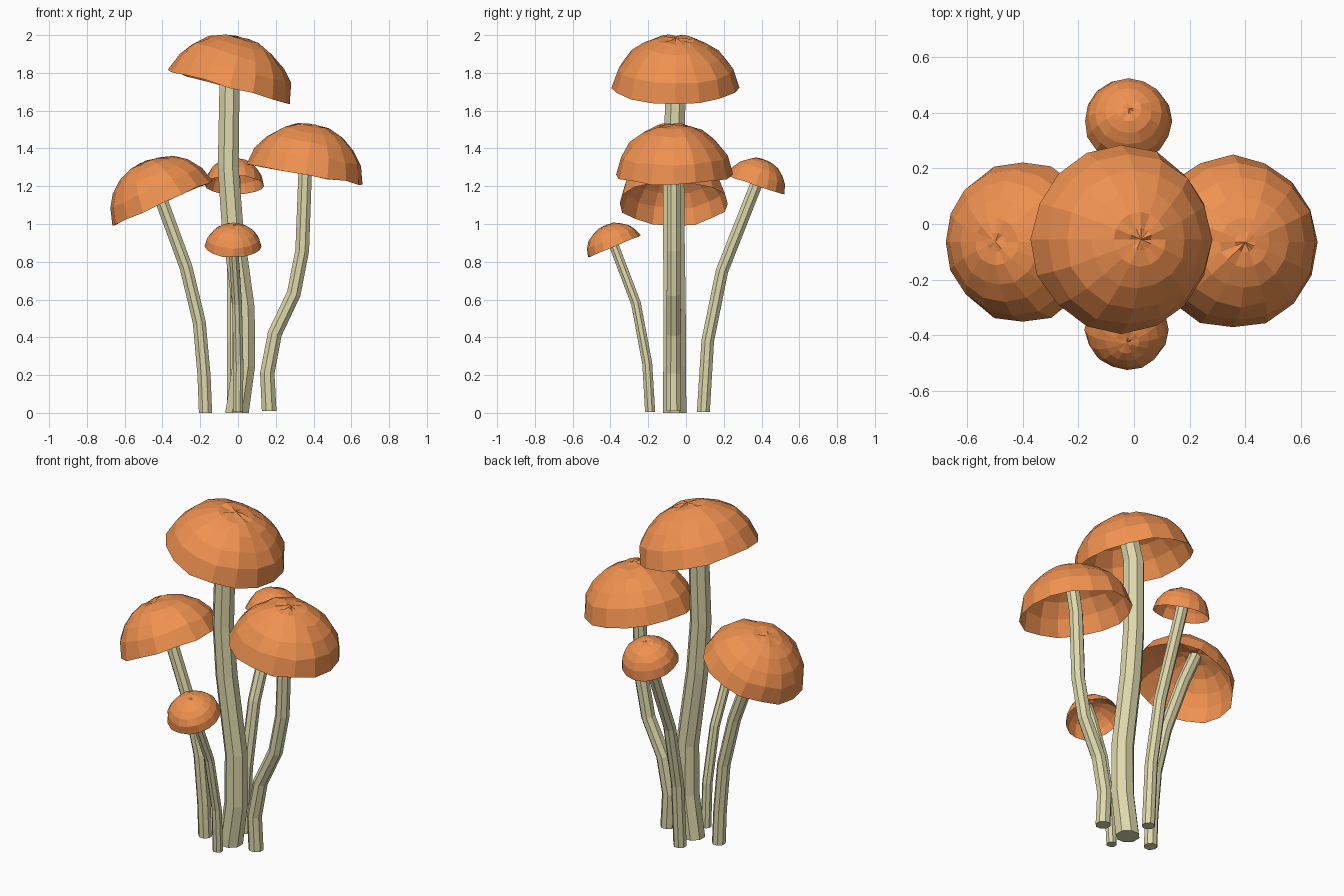
import bpy, bmesh, math, random
from mathutils import Vector, Matrix

if "Cube" in bpy.data.objects:
    bpy.data.objects.remove(bpy.data.objects["Cube"])

random.seed(4)


def material(name, color):
    m = bpy.data.materials.new(name)
    m.diffuse_color = color
    m.use_nodes = True
    m.node_tree.nodes["Principled BSDF"].inputs["Base Color"].default_value = m.diffuse_color
    return m


ORANGE = material("cap_orange", (0.87, 0.285, 0.08, 1))
CREAM = material("stem_cream", (0.73, 0.69, 0.41, 1))


def finish(bm, name, mat):
    mesh = bpy.data.meshes.new(name)
    bm.to_mesh(mesh)
    bm.free()
    mesh.materials.append(mat)
    ob = bpy.data.objects.new(name, mesh)
    bpy.context.collection.objects.link(ob)


def bridge(bm, a, b):
    n = len(a)
    for i in range(n):
        bm.faces.new((a[i], a[(i + 1) % n], b[(i + 1) % n], b[i]))


# Octagonal tube along a bent path, tapering slightly
def stem(name, path, r0, r1, sides=8):
    bm = bmesh.new()
    path = [Vector(p) for p in path]
    rings = []
    for i, p in enumerate(path):
        if i == 0:
            t = Vector((0, 0, 1))
        else:
            t = (path[min(i + 1, len(path) - 1)] - path[i - 1]).normalized()
        u = (Vector((1, 0, 0)) - t * t.x).normalized()
        v = t.cross(u)
        r = r0 + (r1 - r0) * i / (len(path) - 1)
        rings.append([bm.verts.new(p + r * (u * math.cos(a) + v * math.sin(a)))
                      for a in (math.tau * (k + 0.5) / sides for k in range(sides))])
    for a, b in zip(rings, rings[1:]):
        bridge(bm, a, b)
    bm.faces.new(rings[0][::-1])
    bm.faces.new(rings[-1])
    finish(bm, name, CREAM)


# Open dome, slightly uneven, tilted on its stem
PROFILE = [(1, 0), (0.91, 0.37), (0.75, 0.64), (0.53, 0.84), (0.29, 0.96), (0.12, 0.985)]


def cap(name, centre, r, h, rot, sides=16):
    bm = bmesh.new()
    rings = []
    for j, (pr, pz) in enumerate(PROFILE):
        ring = []
        for k in range(sides):
            a = math.tau * k / sides
            s = r * pr * (1 + random.uniform(-0.02, 0.02))
            z = h * pz + r * random.uniform(-0.02, 0.02)
            ring.append(bm.verts.new((s * math.cos(a), s * math.sin(a), z)))
        rings.append(ring)
    for a, b in zip(rings, rings[1:]):
        bridge(bm, a, b)
    apex = bm.verts.new((0, 0, h))
    top = rings[-1]
    for k in range(sides):
        bm.faces.new((top[k], top[(k + 1) % sides], apex))
    bm.transform(Matrix.Translation(centre) @ rot)
    finish(bm, name, ORANGE)


def mushroom(name, path, r0, r1, centre, r, h, tilt_x=0, tilt_y=0):
    rot = (Matrix.Rotation(math.radians(tilt_y), 4, 'X')
           @ Matrix.Rotation(math.radians(tilt_x), 4, 'Y'))
    c = Vector(centre)
    tip = c + rot @ Vector((0, 0, h * 0.88))
    stem(name + "_stem", path + [c, tip], r0, r1)
    cap(name + "_cap", c, r, h, rot)


# Tall centre mushroom
mushroom("centre", [(-0.005, -0.06, 0), (0.03, -0.06, 0.25), (0.03, -0.06, 0.55),
                    (-0.03, -0.065, 1.0), (-0.052, -0.065, 1.3)],
         0.067, 0.056, (-0.045, -0.055, 1.725), 0.335, 0.27, tilt_x=15)
# Left mushroom
mushroom("left", [(-0.172, -0.065, 0), (-0.18, -0.065, 0.2), (-0.205, -0.065, 0.48),
                  (-0.275, -0.065, 0.77)],
         0.038, 0.036, (-0.4, -0.065, 1.11), 0.29, 0.24, tilt_x=-24)
# Right mushroom
mushroom("right", [(0.165, -0.065, 0.01), (0.155, -0.065, 0.21), (0.195, -0.065, 0.42),
                   (0.295, -0.065, 0.63), (0.34, -0.065, 0.86)],
         0.042, 0.038, (0.355, -0.065, 1.26), 0.31, 0.27, tilt_x=9.5)
# Small front mushroom
mushroom("front", [(0.0, -0.19, 0.005), (0.002, -0.205, 0.26), (-0.005, -0.265, 0.58)],
         0.029, 0.027, (-0.025, -0.38, 0.882), 0.15, 0.12, tilt_y=22.5)
# Small back mushroom
mushroom("back", [(-0.025, 0.092, 0.005), (-0.025, 0.115, 0.38), (-0.025, 0.19, 0.75)],
         0.037, 0.034, (-0.02, 0.37, 1.205), 0.158, 0.143, tilt_y=-18)
